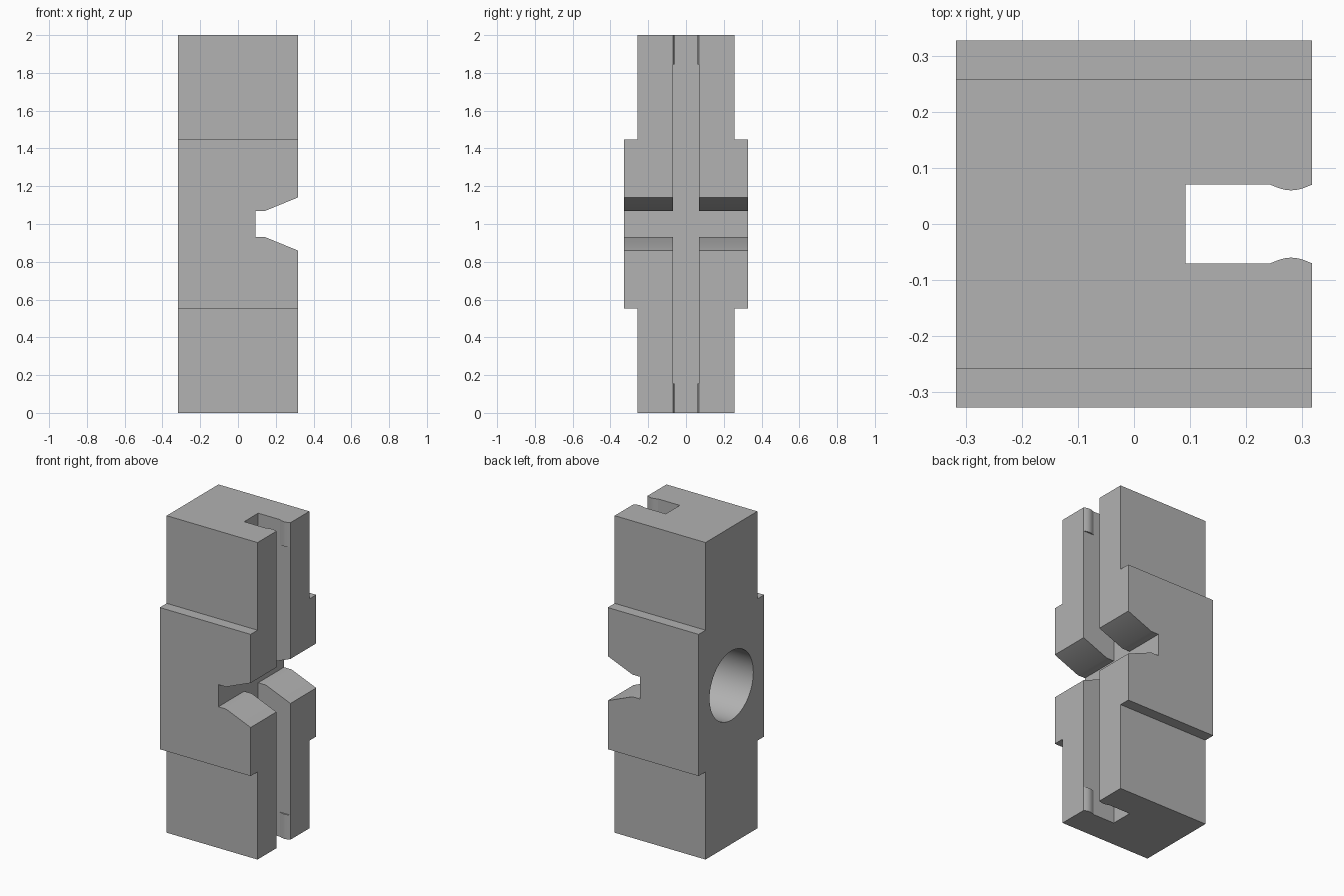
import bpy, bmesh
from math import sin, cos, pi
from mathutils import Vector

if "Cube" in bpy.data.objects:
    bpy.data.objects.remove(bpy.data.objects["Cube"], do_unlink=True)

grey = bpy.data.materials.new("plain grey")
grey.use_nodes = True
colour = (0.445, 0.445, 0.445, 1)
grey.diffuse_color = colour
grey.node_tree.nodes["Principled BSDF"].inputs["Base Color"].default_value = colour

HALF_X, CORE_Y, WIDE_Y = 0.317, 0.258, 0.327
SLOT_X, SLOT_Y = 0.092, 0.07


def prism(name, points, direction):
    """Extrude a closed 3D outline along a direction."""
    bm = bmesh.new()
    face = bm.faces.new([bm.verts.new(p) for p in points])
    result = bmesh.ops.extrude_face_region(bm, geom=[face])
    moved = [v for v in result["geom"] if isinstance(v, bmesh.types.BMVert)]
    bmesh.ops.translate(bm, verts=moved, vec=Vector(direction))
    bmesh.ops.recalc_face_normals(bm, faces=bm.faces)
    mesh = bpy.data.meshes.new(name)
    bm.to_mesh(mesh)
    bm.free()
    mesh.materials.append(grey)
    obj = bpy.data.objects.new(name, mesh)
    bpy.context.collection.objects.link(obj)
    return obj


def smooth(obj):
    bpy.ops.object.select_all(action="DESELECT")
    obj.select_set(True)
    bpy.context.view_layer.objects.active = obj
    bpy.ops.object.shade_smooth_by_angle(angle=0.5)


# Block with a wider middle section
side = [(CORE_Y, 0), (CORE_Y, 0.553), (WIDE_Y, 0.553),
        (WIDE_Y, 1.447), (CORE_Y, 1.447), (CORE_Y, 2)]
outline = side + [(-y, z) for y, z in reversed(side)]
body = prism("body", [(-HALF_X, y, z) for y, z in outline], (2 * HALF_X, 0, 0))

# Full-height slot
slot = prism("slot_cutter", [(SLOT_X, -SLOT_Y, -0.1), (0.5, -SLOT_Y, -0.1),
                             (0.5, SLOT_Y, -0.1), (SLOT_X, SLOT_Y, -0.1)], (0, 0, 2.2))

# Flared cross notch, its sides continued past the block
upper = [(SLOT_X, 0.07), (0.145, 0.07), (0.487, 0.21)]
notch_outline = upper + [(x, -z) for x, z in reversed(upper)]
notch = prism("notch_cutter", [(x, -0.5, 1 + z) for x, z in notch_outline], (0, 1, 0))

# Blind round hole
ring = [(0.218 * cos(2 * pi * i / 64), 1 + 0.218 * sin(2 * pi * i / 64)) for i in range(64)]
hole = prism("hole_cutter", [(-0.5, y, z) for y, z in ring], (0.52, 0, 0))

for cutter in (slot, notch, hole):
    bpy.context.view_layer.objects.active = body
    mod = body.modifiers.new(cutter.name, "BOOLEAN")
    mod.operation = "DIFFERENCE"
    mod.solver = "EXACT"
    mod.object = cutter
    bpy.ops.object.modifier_apply(modifier=mod.name)
    bpy.data.objects.remove(cutter, do_unlink=True)
smooth(body)

# Shallow rounded snap ridges at both ends of the slot
for end, z in (("bottom", 0), ("top", 1.845)):
    for label, s in (("front", -1), ("back", 1)):
        arc = [(0.243 + 0.074 * i / 12, s * (SLOT_Y - 0.01 * sin(pi * i / 12)), z)
               for i in range(13)]
        smooth(prism(f"{end}_{label}_ridge", arc, (0, 0, 0.155)))
